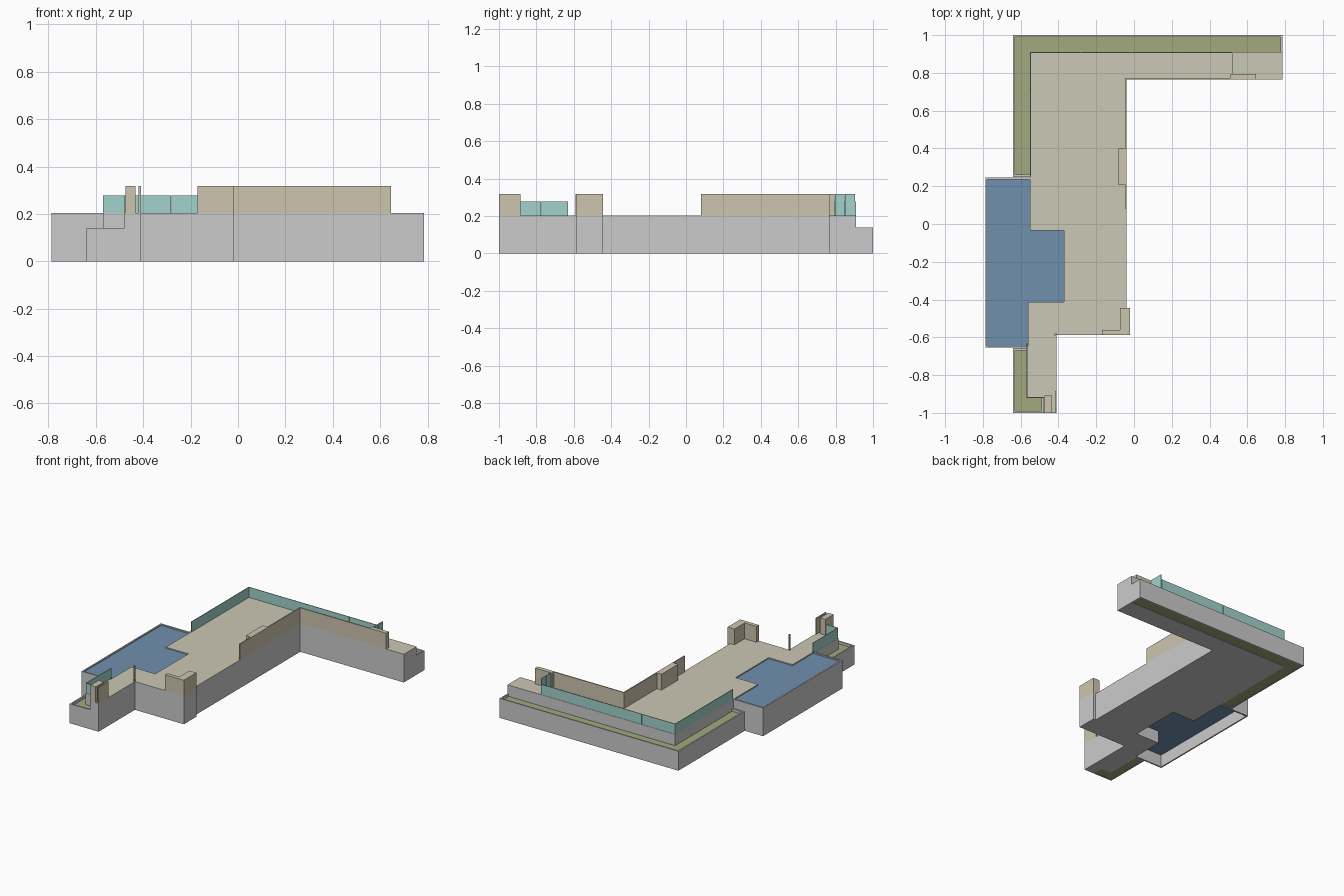
import bpy, bmesh

if "Cube" in bpy.data.objects:
    bpy.data.objects.remove(bpy.data.objects["Cube"])


def material(name, rgb):
    m = bpy.data.materials.new(name)
    m.diffuse_color = (*rgb, 1)
    m.use_nodes = True
    m.node_tree.nodes["Principled BSDF"].inputs["Base Color"].default_value = m.diffuse_color
    return m


CREAM = material("cream_render", (0.62, 0.56, 0.43))
DECK = material("deck_paving", (0.60, 0.58, 0.46))
SOIL = material("planting", (0.36, 0.40, 0.20))
WATER = material("water", (0.16, 0.28, 0.42))
GLASS = material("glass", (0.36, 0.65, 0.60))


def prism(name, pts, z0, z1, mat=None, top_mat=None):
    """Extrude a plan outline from z0 to z1."""
    bm = bmesh.new()
    base = bm.faces.new([bm.verts.new((x, y, z0)) for x, y in pts])
    ext = bmesh.ops.extrude_face_region(bm, geom=[base], use_keep_orig=True)
    verts = [g for g in ext["geom"] if isinstance(g, bmesh.types.BMVert)]
    bmesh.ops.translate(bm, verts=verts, vec=(0, 0, z1 - z0))
    bmesh.ops.recalc_face_normals(bm, faces=bm.faces)
    me = bpy.data.meshes.new(name)
    if mat or top_mat:
        me.materials.append(mat)
    if top_mat:
        me.materials.append(top_mat)
        for f in bm.faces:
            f.material_index = 1 if f.normal.z > 0.5 else 0
    bm.to_mesh(me)
    bm.free()
    ob = bpy.data.objects.new(name, me)
    bpy.context.collection.objects.link(ob)
    return ob


def box(name, x0, x1, y0, y1, z0, z1, mat=None):
    return prism(name, [(x0, y0), (x1, y0), (x1, y1), (x0, y1)], z0, z1, mat)


H, LOW, WALL, RAIL = 0.203, 0.14, 0.317, 0.277

# Main terrace with the pool notch cut into its outline
prism("terrace", [
    (0.785, 0.91), (0.785, 0.765), (-0.04, 0.765), (-0.04, -0.587),
    (-0.41, -0.587), (-0.41, -1), (-0.48, -1), (-0.48, -0.92),
    (-0.57, -0.92), (-0.57, -0.645), (-0.56, -0.645), (-0.56, -0.412),
    (-0.37, -0.412), (-0.37, -0.035), (-0.55, -0.035), (-0.55, 0.91)],
    0, H, None, DECK)

# Pool: open-bottomed rim and the body of water
prism("pool_rim", [
    (-0.55, 0.247), (-0.787, 0.247), (-0.787, -0.655), (-0.56, -0.655),
    (-0.56, -0.645), (-0.777, -0.645), (-0.777, 0.235), (-0.55, 0.235)], 0, H)
prism("pool_water", [
    (-0.55, 0.235), (-0.777, 0.235), (-0.777, -0.645), (-0.56, -0.645),
    (-0.56, -0.412), (-0.37, -0.412), (-0.37, -0.035), (-0.55, -0.035)],
    0.09, 0.195, WATER)

# Rear planter, L-shaped
prism("rear_planter_wall", [
    (-0.55, 0.25), (-0.64, 0.25), (-0.64, 1), (0.785, 1), (0.785, 0.91),
    (0.775, 0.91), (0.775, 0.99), (-0.63, 0.99), (-0.63, 0.262),
    (-0.55, 0.262)], 0, LOW)
prism("rear_planter_soil", [
    (-0.55, 0.262), (-0.63, 0.262), (-0.63, 0.99), (0.775, 0.99),
    (0.775, 0.91), (-0.55, 0.91)], 0.002, 0.122, SOIL)

# Front planter, L-shaped
prism("front_planter_wall", [
    (-0.57, -0.657), (-0.64, -0.657), (-0.64, -1), (-0.48, -1),
    (-0.48, -0.92), (-0.49, -0.92), (-0.49, -0.99), (-0.63, -0.99),
    (-0.63, -0.67), (-0.57, -0.67)], 0, LOW)
prism("front_planter_soil", [
    (-0.57, -0.67), (-0.63, -0.67), (-0.63, -0.99), (-0.49, -0.99),
    (-0.49, -0.92), (-0.57, -0.92)], 0.002, 0.122, SOIL)

# Corner parapet, with its footing standing proud of the terrace
box("corner_footing", -0.04, -0.02, -0.587, -0.445, 0, H)
prism("corner_parapet", [
    (-0.17, -0.587), (-0.02, -0.587), (-0.02, -0.445), (-0.075, -0.445),
    (-0.075, -0.56), (-0.17, -0.56)], H, WALL, CREAM)

# Long inner-corner parapet and the pier behind it
prism("long_parapet", [
    (-0.04, 0.08), (-0.04, 0.765), (0.645, 0.765), (0.645, 0.773),
    (-0.048, 0.773), (-0.048, 0.08)], H, WALL, CREAM)
box("parapet_pier", -0.085, -0.048, 0.21, 0.40, H, WALL, CREAM)
box("wing_pier", 0.51, 0.645, 0.773, 0.795, H, WALL, CREAM)

# Piers and post at the front end
box("front_pier", -0.475, -0.433, -1, -0.907, H, WALL, CREAM)
box("front_fin", -0.419, -0.41, -1, -0.885, H, WALL, CREAM)
box("deck_post", -0.42, -0.41, -0.59, -0.58, H, WALL, CREAM)


def glass_run(name, axis, fixed, start, end, count, top=RAIL):
    """A straight row of glass panels with narrow joints."""
    step = (end - start) / count
    for i in range(count):
        a, b = start + i * step + 0.001, start + (i + 1) * step - 0.001
        lo, hi = fixed - 0.002, fixed + 0.002
        span = (a, b, lo, hi) if axis == "x" else (lo, hi, a, b)
        box(f"{name}_{i + 1}", *span, H, top, GLASS)


# Glass balustrades
glass_run("rear_glass", "x", 0.906, -0.55, 0.52, 4)
glass_run("side_glass", "y", -0.548, 0.25, 0.906, 3)
glass_run("front_side_glass", "y", -0.567, -0.918, -0.63, 2)
glass_run("front_glass", "x", -0.917, -0.567, -0.475, 1)
glass_run("wing_screen", "y", 0.52, 0.795, 0.904, 2, WALL)
